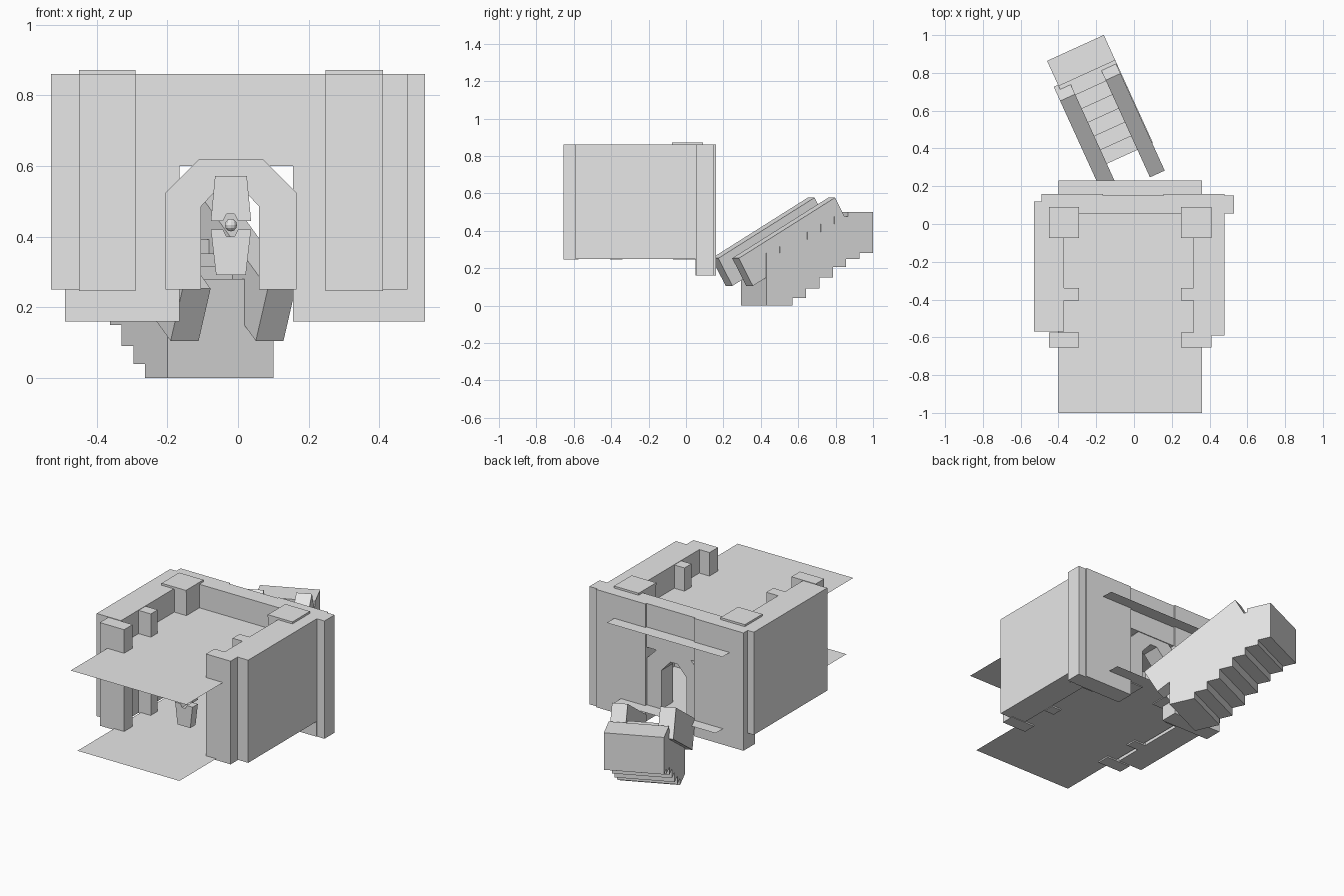
import bpy, bmesh, math
from mathutils import Matrix, Vector

if "Cube" in bpy.data.objects:
    bpy.data.objects.remove(bpy.data.objects["Cube"])

grey = bpy.data.materials.new("stone_grey")
grey.diffuse_color = (0.8, 0.8, 0.8, 1)
grey.use_nodes = True
grey.node_tree.nodes["Principled BSDF"].inputs["Base Color"].default_value = grey.diffuse_color


def finish(name, bm):
    bmesh.ops.recalc_face_normals(bm, faces=bm.faces)
    me = bpy.data.meshes.new(name)
    bm.to_mesh(me)
    bm.free()
    me.materials.append(grey)
    ob = bpy.data.objects.new(name, me)
    bpy.context.collection.objects.link(ob)
    return ob


def box(name, x0, x1, y0, y1, z0, z1):
    bm = bmesh.new()
    bmesh.ops.create_cube(bm, size=1)
    for v in bm.verts:
        v.co = ((x0 + x1) / 2 + v.co.x * (x1 - x0),
                (y0 + y1) / 2 + v.co.y * (y1 - y0),
                (z0 + z1) / 2 + v.co.z * (z1 - z0))
    return finish(name, bm)


def sheet(name, x0, x1, y0, y1, z):
    bm = bmesh.new()
    bm.faces.new([bm.verts.new(p) for p in
                  ((x0, y0, z), (x1, y0, z), (x1, y1, z), (x0, y1, z))])
    return finish(name, bm)


def prism(name, pts, start, depth):
    """Extrude a flat outline of 3D points along a vector."""
    bm = bmesh.new()
    f = bm.faces.new([bm.verts.new(Vector(p) + start) for p in pts])
    r = bmesh.ops.extrude_face_region(bm, geom=[f])
    bmesh.ops.translate(bm, vec=depth,
                        verts=[g for g in r["geom"] if isinstance(g, bmesh.types.BMVert)])
    return finish(name, bm)


def xz_prism(name, pts, y0, y1):
    return prism(name, [(x, 0, z) for x, z in pts], Vector((0, y0, 0)), Vector((0, y1 - y0, 0)))


# Floor and ceiling sheets
sheet("floor", -0.355, 0.315, -1.0, 0.23, 0.255)
sheet("ceiling", -0.40, 0.36, -1.0, 0.23, 0.72)

# Side walls
box("left_wall", -0.53, -0.37, -0.57, 0.12, 0.25, 0.86)
box("right_wall", 0.315, 0.48, -0.59, 0.15, 0.25, 0.86)

# Pillars on both sides, the rear ones with thin caps
for side, outer, wall, inner in (("left", -0.45, -0.37, -0.29), ("right", 0.41, 0.315, 0.248)):
    a, b = sorted((outer, inner))
    box(side + "_front_pillar", a, b, -0.655, -0.575, 0.247, 0.86)
    box(side + "_rear_pillar", a, b, -0.07, 0.09, 0.247, 0.86)
    box(side + "_rear_cap", a, b, -0.075, 0.09, 0.857, 0.872)
    a, b = sorted((wall, inner))
    box(side + "_middle_pillar", a, b, -0.405, -0.34, 0.247, 0.858)

# Back wall panels with the middle panel above the doorway
box("back_wall_left", -0.49, -0.165, 0.052, 0.16, 0.16, 0.86)
box("back_wall_right", 0.155, 0.48, 0.052, 0.16, 0.16, 0.86)
box("back_wall_corner", 0.48, 0.53, 0.055, 0.15, 0.16, 0.86)
box("back_wall_middle", -0.165, 0.155, 0.052, 0.15, 0.60, 0.86)

# Chamfered door frame around the opening
xz_prism("door_frame",
         [(-0.205, 0.25), (-0.205, 0.525), (-0.11, 0.62), (0.07, 0.62), (0.165, 0.525),
          (0.165, 0.25), (0.06, 0.25), (0.06, 0.485), (0.0, 0.55), (-0.045, 0.55),
          (-0.105, 0.485), (-0.105, 0.25)], 0.035, 0.145)

# Hanging ornament: two notched wedges and a ball
xz_prism("ornament_top",
         [(-0.065, 0.572), (0.025, 0.572), (0.037, 0.445), (0.0, 0.445), (-0.01, 0.465),
          (-0.032, 0.465), (-0.042, 0.445), (-0.077, 0.445)], -0.48, -0.43)
xz_prism("ornament_bottom",
         [(-0.077, 0.42), (-0.042, 0.42), (-0.032, 0.40), (-0.01, 0.40), (0.0, 0.42),
          (0.037, 0.42), (0.022, 0.292), (-0.062, 0.292)], -0.48, -0.43)
bm = bmesh.new()
bmesh.ops.create_uvsphere(bm, u_segments=10, v_segments=6, radius=0.018,
                          matrix=Matrix.Translation((-0.02, -0.455, 0.433)))
finish("ornament_ball", bm)

# Staircase turned away from the doorway
ang = math.radians(24.5)
along = Vector((-math.sin(ang), math.cos(ang), 0))
across = Vector((math.cos(ang), math.sin(ang), 0))
foot = Vector((0.10, 0.43, 0))


def stair_part(name, profile, w0, w1):
    pts = [along * l + Vector((0, 0, z)) for l, z in profile]
    return prism(name, pts, foot + across * w0, across * (w1 - w0))


top_z = [0.28, 0.315, 0.352, 0.392, 0.435, 0.475, 0.50]
low_z = [0.0, 0.04, 0.09, 0.15, 0.205, 0.25, 0.28]
profile = []
for i, z in enumerate(top_z):
    profile += [(0.08 * i, z), (0.08 * (i + 1) if i < 6 else 0.627, z)]
for i in range(6, -1, -1):
    profile += [(0.153 + 0.079 * i, low_z[i]), (0.153 + 0.079 * (i - 1) if i else 0.0, low_z[i])]
# the last tread meets the end of the block
profile = [(min(l, 0.627), z) for l, z in profile]
stair_part("stairs", profile, -0.33, 0.0)

# Sloped rails on both sides of the steps
rail = [(-0.16, 0.253), (0.405, 0.577), (0.487, 0.427), (-0.078, 0.105)]
stair_part("left_stair_rail", rail, -0.355, -0.268)
stair_part("right_stair_rail", rail, -0.09, -0.004)
